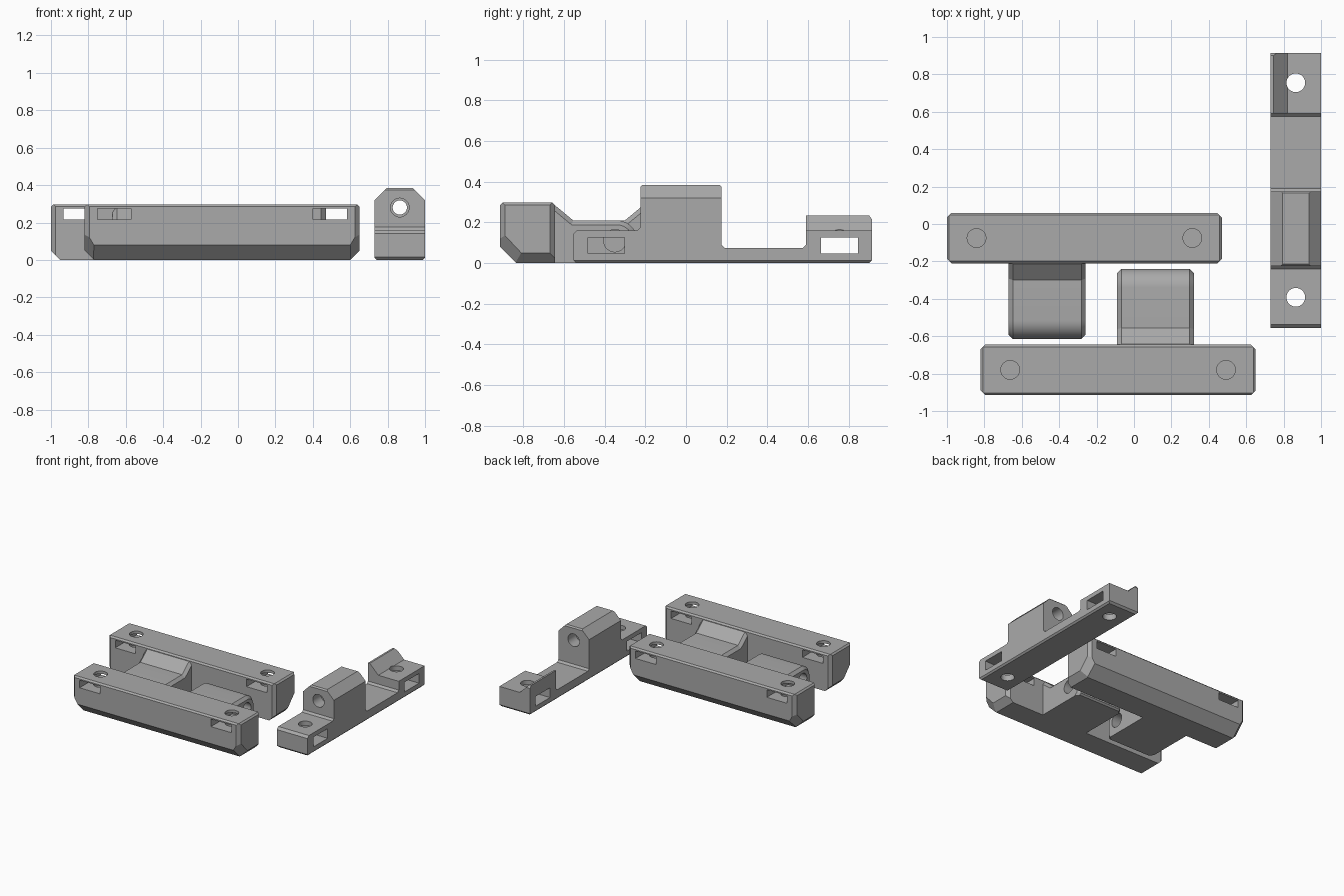
import bpy, bmesh, math
from mathutils import Vector, Matrix

if "Cube" in bpy.data.objects:
    bpy.data.objects.remove(bpy.data.objects["Cube"])

grey = bpy.data.materials.new("plain_grey")
grey.diffuse_color = (0.40, 0.40, 0.40, 1)
grey.use_nodes = True
grey.node_tree.nodes["Principled BSDF"].inputs["Base Color"].default_value = grey.diffuse_color


def prism(axis, pts, a, b):
    """Extrude a 2D outline along an axis. Outline is (y,z) for x, (x,z) for y."""
    bm = bmesh.new()
    place = {'x': lambda p, t: (t, p[0], p[1]), 'y': lambda p, t: (p[0], t, p[1])}[axis]
    face = bm.faces.new([bm.verts.new(place(p, a)) for p in pts])
    ext = bmesh.ops.extrude_face_region(bm, geom=[face])
    verts = [g for g in ext['geom'] if isinstance(g, bmesh.types.BMVert)]
    shift = Vector((b - a, 0, 0)) if axis == 'x' else Vector((0, b - a, 0))
    bmesh.ops.translate(bm, verts=verts, vec=shift)
    bmesh.ops.recalc_face_normals(bm, faces=bm.faces)
    return bm


def slice_off(bm, point, normal):
    """Remove everything on the normal side of a plane and cap the cut."""
    bmesh.ops.bisect_plane(bm, geom=bm.verts[:] + bm.edges[:] + bm.faces[:], dist=1e-5,
                           plane_co=point, plane_no=Vector(normal).normalized(),
                           clear_outer=True)
    bmesh.ops.holes_fill(bm, edges=[e for e in bm.edges if e.is_boundary])
    bmesh.ops.recalc_face_normals(bm, faces=bm.faces)


def finish(bm, name):
    me = bpy.data.meshes.new(name)
    bm.to_mesh(me)
    bm.free()
    me.materials.append(grey)
    ob = bpy.data.objects.new(name, me)
    bpy.context.collection.objects.link(ob)
    return ob


def box(x0, x1, y0, y1, z0, z1):
    return prism('x', [(y0, z0), (y1, z0), (y1, z1), (y0, z1)], x0, x1)


def rod(center, r, length, axis):
    bm = bmesh.new()
    rot = {'x': Matrix.Rotation(math.pi / 2, 4, 'Y'), 'y': Matrix.Rotation(math.pi / 2, 4, 'X'),
           'z': Matrix.Identity(4)}[axis]
    bmesh.ops.create_cone(bm, cap_ends=True, segments=40, radius1=r, radius2=r, depth=length,
                          matrix=Matrix.Translation(center) @ rot)
    return bm


def combine(ob, bm, op):
    tool = finish(bm, "tool")
    tool.hide_render = True
    mod = ob.modifiers.new("cut", 'BOOLEAN')
    mod.operation, mod.solver, mod.object = op, 'EXACT', tool
    bpy.context.view_layer.objects.active = ob
    bpy.ops.object.modifier_apply(modifier=mod.name)
    bpy.data.objects.remove(tool, do_unlink=True)


def smooth(ob):
    bpy.ops.object.select_all(action='DESELECT')
    ob.select_set(True)
    bpy.context.view_layer.objects.active = ob
    bpy.ops.object.shade_smooth_by_angle(angle=math.radians(25))


def hinge_bar(name, x, y, turn):
    """Long bar with chamfered ends and a rounded hinge tab on its inner side."""
    L, W, H = 0.735, 0.135, 0.297
    bm = prism('x', [(-W + 0.08, 0), (W, 0), (W, H - 0.012), (W - 0.012, H),
                     (-W + 0.012, H), (-W, H - 0.012), (-W, 0.08)], -L, L)
    for s in (-1, 1):
        slice_off(bm, (s * (L - 0.05), 0, 0), (s, 0, -1))                     # bottom end
        slice_off(bm, (s * (L - 0.05), -W, 0.08), (s * 0.75, -0.49, -0.46))   # lower corner
        slice_off(bm, (s * (L - 0.012), 0, H), (s, 0, 1))                     # top end
        for t in (-1, 1):
            slice_off(bm, (s * (L - 0.025), t * W, 0), (s, t, 0))             # upright corners
    ob = finish(bm, name)

    # hinge tab with sloped root and rounded tip
    arc = [(0.44 + 0.1 * math.sin(a), 0.11 + 0.1 * math.cos(a))
           for a in (math.pi / 2 * i / 10 for i in range(11))]
    tab = prism('x', [(0.05, 0), (0.05, 0.282), (0.138, 0.282), (0.225, 0.21)] + arc
                + [(0.54, 0.012), (0.528, 0)], -0.005, 0.405)
    rim = [e for e in tab.edges
           if abs(e.verts[0].co.x - e.verts[1].co.x) < 1e-6
           and max(v.co.z for v in e.verts) > 1e-4
           and max(v.co.y for v in e.verts) > 0.06]
    bmesh.ops.bevel(tab, geom=rim, offset=0.022, segments=1, affect='EDGES')
    combine(ob, tab, 'UNION')
    combine(ob, rod((0.2, 0.43, 0.11), 0.055, 1.0, 'x'), 'DIFFERENCE')

    # nut slots and screw holes
    for s in (-1, 1):
        u = s * 0.577
        combine(ob, box(u - 0.09, u + 0.09, -0.3, 0.3, 0.215, 0.275), 'DIFFERENCE')
        combine(ob, rod((u, 0, 0.25), 0.05, 0.3, 'z'), 'DIFFERENCE')
    ob.data.transform(Matrix.Translation((x, y, 0)) @ Matrix.Rotation(turn, 4, 'Z'))
    smooth(ob)


hinge_bar("front_hinge_bar", -0.085, -0.78, 0)
hinge_bar("back_hinge_bar", -0.265, -0.075, math.pi)

# latch bar: stepped side outline
X0, X1, Y0, Y1 = 0.73, 1.0, -0.555, 0.915
bm = prism('x', [(Y0 + 0.015, 0), (Y1 - 0.015, 0), (Y1, 0.015), (Y1, 0.215), (Y1 - 0.015, 0.235),
                 (0.59, 0.235), (0.59, 0.09), (0.575, 0.075), (0.19, 0.075), (0.175, 0.09),
                 (0.175, 0.375), (0.165, 0.385), (-0.215, 0.385), (-0.225, 0.375),
                 (-0.225, 0.175), (-0.24, 0.16), (Y0 + 0.018, 0.16), (Y0, 0.142),
                 (Y0, 0.015)], X0, X1)
bar = finish(bm, "latch_bar")
mid = (X0 + X1) / 2
for s in (-1, 1):
    e = mid + s * 0.135
    # sloped shoulders of the pin block
    combine(bar, prism('y', [(e + s * 0.05, 0.27), (e - s * 0.065, 0.385), (e - s * 0.065, 0.5),
                             (e + s * 0.05, 0.5)], -0.4, 0.4), 'DIFFERENCE')
    # bottom edges
    combine(bar, prism('y', [(e + s * 0.02, 0.032), (e + s * 0.02, -0.05), (e - s * 0.062, -0.05)],
                       -1.2, 1.2), 'DIFFERENCE')
# wedge-shaped catch at the far end
combine(bar, prism('y', [(0.745, 0.235), (0.82, 0.16), (1.1, 0.16), (1.1, 0.3), (0.745, 0.3)],
                   0.45, 1.1), 'DIFFERENCE')
# nut slots and screw holes
for y in (-0.392, 0.755):
    combine(bar, box(0.6, 1.1, y - 0.09, y + 0.09, 0.048, 0.125), 'DIFFERENCE')
    combine(bar, rod((mid, y, 0.1), 0.05, 0.6, 'z'), 'DIFFERENCE')
# pin hole with wider mouths
combine(bar, rod((mid, 0, 0.28), 0.038, 0.9, 'y'), 'DIFFERENCE')
for y in (-0.225, 0.175):
    combine(bar, rod((mid, y, 0.28), 0.05, 0.2, 'y'), 'DIFFERENCE')
smooth(bar)
